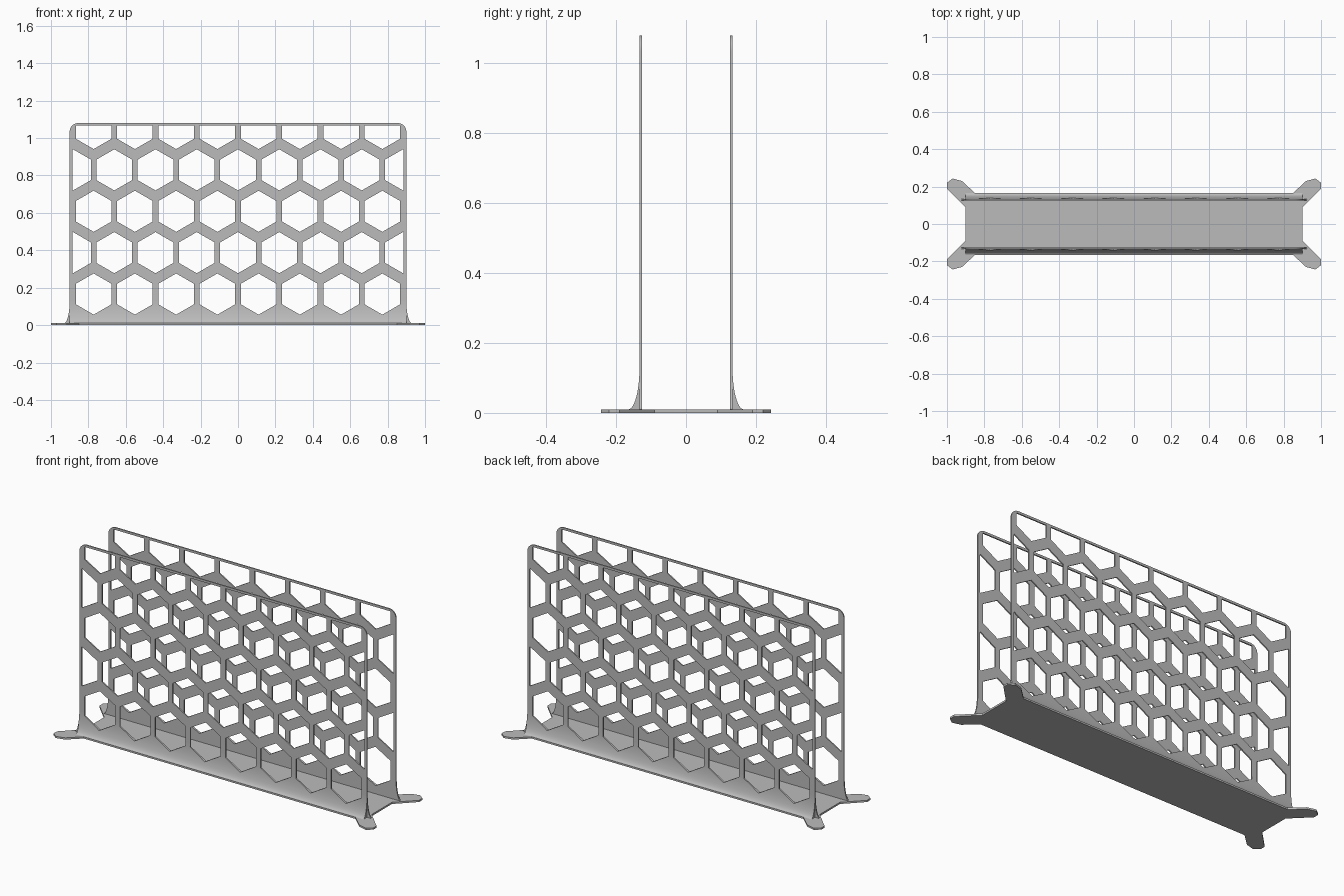
import bpy, bmesh
from math import sin, cos, pi, radians

if "Cube" in bpy.data.objects:
    bpy.data.objects.remove(bpy.data.objects["Cube"], do_unlink=True)

# Single flat colour
grey = bpy.data.materials.new("plain_grey")
grey.use_nodes = True
grey.diffuse_color = (0.5, 0.5, 0.5, 1)
grey.node_tree.nodes["Principled BSDF"].inputs["Base Color"].default_value = (0.5, 0.5, 0.5, 1)

HALF, TOP = 0.90, 1.08          # panel half width and height
INNER, OUTER = 0.126, 0.133     # panel faces in y
PITCH, ROW = 0.2205, 0.2213     # hexagon spacing
HEX = 0.11                      # hexagon radius


def finish(bm, name):
    bmesh.ops.recalc_face_normals(bm, faces=bm.faces)
    mesh = bpy.data.meshes.new(name)
    bm.to_mesh(mesh)
    bm.free()
    mesh.materials.append(grey)
    obj = bpy.data.objects.new(name, mesh)
    bpy.context.collection.objects.link(obj)
    return obj


def extrude_faces(bm, vec):
    res = bmesh.ops.extrude_face_region(bm, geom=bm.faces[:])
    verts = [g for g in res["geom"] if isinstance(g, bmesh.types.BMVert)]
    bmesh.ops.translate(bm, verts=verts, vec=vec)


def prism(name, points, vec):
    bm = bmesh.new()
    bm.faces.new([bm.verts.new(p) for p in points])
    extrude_faces(bm, vec)
    return finish(bm, name)


def concave(start, width, height, steps=12):
    """Concave sweep from a wide foot up to a vertical wall."""
    angles = [i / steps * pi / 2 for i in range(steps + 1)]
    return [(start + width * (1 - sin(a)), 0.01 + height * (1 - cos(a))) for a in angles]


def activate(obj):
    bpy.ops.object.select_all(action="DESELECT")
    obj.select_set(True)
    bpy.context.view_layer.objects.active = obj


# Honeycomb cutter, trimmed to leave the thin outer frame
bm = bmesh.new()
for row in range(5):
    z = 0.166 + row * ROW
    count = 8 + row % 2
    for col in range(count):
        x = (col - (count - 1) / 2) * PITCH
        bm.faces.new([bm.verts.new((x + HEX * sin(k * pi / 3), 0.1, z + HEX * cos(k * pi / 3)))
                      for k in range(6)])
for co, no in (((0.885, 0, 0), (1, 0, 0)), ((-0.885, 0, 0), (-1, 0, 0)), ((0, 0, 1.067), (0, 0, 1))):
    bmesh.ops.bisect_plane(bm, geom=bm.verts[:] + bm.edges[:] + bm.faces[:],
                           plane_co=co, plane_no=no, clear_outer=True)
extrude_faces(bm, (0, 0.1, 0))
cutter = finish(bm, "honeycomb_cutter")
cutter.hide_render = True

# Panel outline: flared feet and rounded top corners
R = 0.045
right = [(0.93, 0.003)] + concave(HALF, 0.03, 0.12)
right += [(HALF - R + R * cos(a), TOP - R + R * sin(a)) for a in (i * pi / 16 for i in range(9))]
outline = right + [(-x, z) for x, z in reversed(right)]
panel = prism("honeycomb_panels", [(x, INNER, z) for x, z in outline], (0, OUTER - INNER, 0))

# Curved skirt joining each panel to the base on its outer side
section = [(0.13, 0.003), (0.165, 0.003)] + concave(OUTER, 0.032, 0.12) + [(0.13, 0.13)]
skirt = prism("curved_skirts", [(-HALF, y, z) for y, z in section], (2 * HALF, 0, 0))

# Cut the holes, then mirror front to back
for obj in (panel, skirt):
    activate(obj)
    cut = obj.modifiers.new("holes", "BOOLEAN")
    cut.operation, cut.solver, cut.object = "DIFFERENCE", "EXACT", cutter
    bpy.ops.object.modifier_apply(modifier=cut.name)
    mirror = obj.modifiers.new("front_and_back", "MIRROR")
    mirror.use_axis = (False, True, False)
    mirror.use_mirror_merge = False
    bpy.ops.object.modifier_apply(modifier=mirror.name)
    bpy.ops.object.shade_smooth_by_angle(angle=radians(30))
bpy.data.objects.remove(cutter, do_unlink=True)

# Base plate with a splayed tab at each corner
corner = [(0.90, 0.09), (1.0, 0.19), (1.0, 0.22), (0.97, 0.243), (0.92, 0.23), (0.85, 0.165)]
base = corner + [(-x, y) for x, y in reversed(corner)]
base += [(-x, -y) for x, y in corner] + [(x, -y) for x, y in reversed(corner)]
prism("base_plate", [(x, y, 0) for x, y in base], (0, 0, 0.01))
